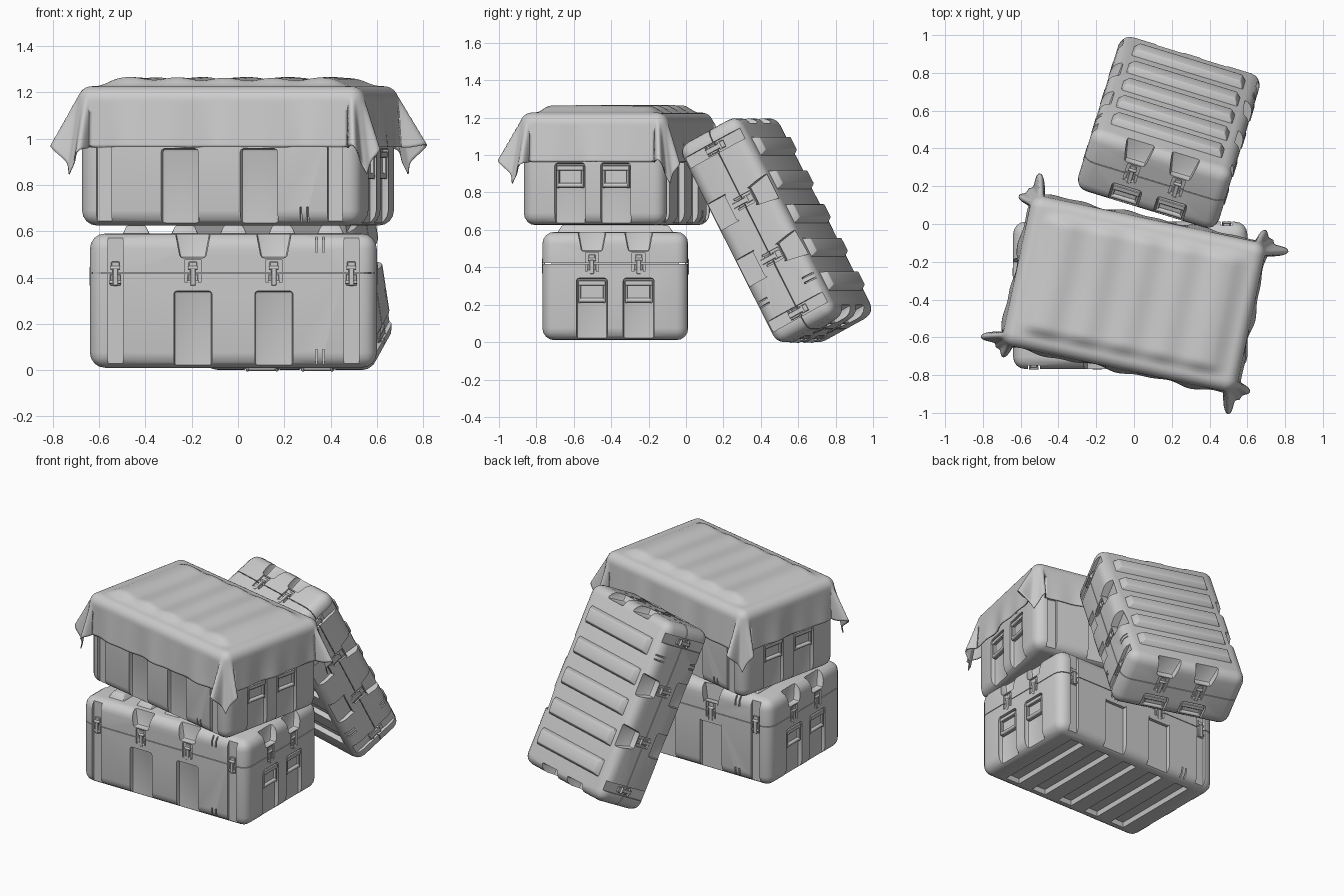
import bpy, bmesh, math
from math import sin, cos, pi, radians, hypot
from mathutils import Matrix, Vector

if "Cube" in bpy.data.objects:
    bpy.data.objects.remove(bpy.data.objects["Cube"])

LEN, WID, R = 1.24, 0.78, 0.065
# positions of channels and latches along long sides and ends
LONG, ENDS = [-0.175, 0.175], [-0.125, 0.125]
CORNER = 0.51


def finish(bm, name, mat, angle=32, recalc=False):
    if recalc:
        bmesh.ops.recalc_face_normals(bm, faces=bm.faces)
    me = bpy.data.meshes.new(name)
    bm.to_mesh(me)
    bm.free()
    ob = bpy.data.objects.new(name, me)
    bpy.context.collection.objects.link(ob)
    ob.matrix_world = mat
    smooth(me, angle)
    return ob


def smooth(me, angle=32):
    me.shade_smooth()
    me.set_sharp_from_angle(angle=radians(angle))


def box(bm, c, size, m=Matrix(), taper=(1, 1), bevel=0.0, seg=1):
    """Box with its top scaled by taper, optionally bevelled."""
    vs = bmesh.ops.create_cube(bm, size=1)['verts']
    for v in vs:
        t = taper if v.co.z > 0 else (1, 1)
        p = Vector((v.co.x * size[0] * t[0], v.co.y * size[1] * t[1], v.co.z * size[2]))
        v.co = m @ (p + Vector(c))
    if bevel:
        edges = list({e for v in vs for e in v.link_edges})
        bmesh.ops.bevel(bm, geom=edges, offset=bevel, segments=seg, profile=0.5, affect='EDGES')


def rod(bm, c, radius, length, m=Matrix()):
    t = m @ Matrix.Translation(c) @ Matrix.Rotation(pi / 2, 4, 'Y')
    bmesh.ops.create_cone(bm, cap_ends=True, segments=12, radius1=radius,
                          radius2=radius, depth=length, matrix=t)


def sides():
    """Rotation, face distance and channel offsets of the four sides."""
    for k in range(4):
        yield (Matrix.Rotation(k * pi / 2, 4, 'Z'), (LEN if k % 2 else WID) / 2,
               ENDS if k % 2 else LONG, k % 2)


def shell(name, height, z0, z1, cutter, mat):
    """Part of the rounded case between two heights, with recesses cut in."""
    bm = bmesh.new()
    box(bm, (0, 0, height / 2), (LEN, WID, height), bevel=R, seg=4)
    for z, n in ((z0, -1), (z1, 1)):
        if 0 < z < height:
            geom = bm.verts[:] + bm.edges[:] + bm.faces[:]
            cut = bmesh.ops.bisect_plane(bm, geom=geom, plane_co=(0, 0, z),
                                         plane_no=(0, 0, n), clear_outer=True)['geom_cut']
            bmesh.ops.contextual_create(bm, geom=[e for e in cut if isinstance(e, bmesh.types.BMEdge)])
    ob = finish(bm, name, mat, recalc=True)
    mod = ob.modifiers.new('recesses', 'BOOLEAN')
    mod.operation, mod.object = 'DIFFERENCE', cutter
    result = ob.data
    for solver in ('MANIFOLD', 'EXACT', 'FLOAT'):
        mod.solver = solver
        bpy.context.view_layer.update()
        dg = bpy.context.evaluated_depsgraph_get()
        me = bpy.data.meshes.new_from_object(ob.evaluated_get(dg))
        if len(me.polygons) > len(ob.data.polygons) + 50:
            result = me
            break
    ob.modifiers.clear()
    ob.data = result
    smooth(result)


def build_case(name, part, lid, mat):
    height, top = part + lid, part - 0.078
    # recess cutters
    bm = bmesh.new()
    for m, d, offs, end in sides():
        for x in offs:
            box(bm, (x, -d - 0.02, top / 2 - 0.05), (0.165, 0.1, top + 0.1), m, bevel=0.014, seg=2)
            box(bm, (x, -d - 0.01, part + 0.165), (0.11, 0.11, 0.2), m, (1.7, 1.25), 0.012, 2)
            box(bm, (x, -d - 0.02, part + 0.008), (0.07, 0.06, 0.1), m)
        if not end:
            for x in (-CORNER, CORNER):
                box(bm, (x, -d - 0.03, height / 2), (0.065, 0.1, height + 0.2), m)
            for z in (0.03, height - 0.03):
                for x in (0.36, 0.39):
                    box(bm, (x, -d, z), (0.008, 0.05, 0.1), m)
    for i in range(5):
        box(bm, ((i - 2) * 0.21, 0, 0), (0.12, 0.64, 0.06), taper=(0.75, 0.95))
    cutter = finish(bm, name + '_cutter', mat)
    cutter.hide_render = True
    shell(name + '_base', height, -1, part - 0.002, cutter, mat)
    shell(name + '_lid', height, part + 0.002, 9, cutter, mat)
    bpy.data.objects.remove(cutter)

    # seal inside the parting line
    bm = bmesh.new()
    box(bm, (0, 0, part), (LEN - 0.1, WID - 0.1, 0.01))
    finish(bm, name + '_seal', mat)

    # stacking ribs on the lid
    bm = bmesh.new()
    for i in range(5):
        box(bm, ((i - 2) * 0.21, 0, height + 0.012), (0.125, 0.63, 0.046),
            taper=(0.65, 0.9), bevel=0.006, seg=2)
    finish(bm, name + '_ribs', mat)

    # latches across the parting line
    bm = bmesh.new()
    for m, d, offs, end in sides():
        for x in offs + ([] if end else [-CORNER, CORNER]):
            y = -d + 0.016
            box(bm, (x, y, part - 0.03), (0.046, 0.018, 0.05), m, bevel=0.003)
            box(bm, (x, y - 0.01, part - 0.018), (0.024, 0.016, 0.075), m, bevel=0.003)
            box(bm, (x, y, part + 0.034), (0.036, 0.018, 0.03), m, bevel=0.003)
            rod(bm, (x, y - 0.01, part + 0.022), 0.008, 0.042, m)
            rod(bm, (x, y - 0.01, part - 0.04), 0.007, 0.05, m)
    finish(bm, name + '_latches', mat)

    # drop handles in the end channels
    bm = bmesh.new()
    hh = min(0.12, top * 0.68)
    for m, d, offs, end in sides():
        for x in offs if end else []:
            y, zc = -d + 0.018, top - 0.012 - hh / 2
            box(bm, (x, y + 0.008, zc), (0.145, 0.012, hh), m)
            box(bm, (x, y, zc + hh / 2 - 0.014), (0.15, 0.035, 0.028), m, bevel=0.004)
            for s in (-1, 1):
                box(bm, (x + s * 0.066, y, zc - 0.01), (0.014, 0.028, hh - 0.02), m, bevel=0.003)
            rod(bm, (x, y - 0.004, zc - hh / 2 + 0.014), 0.012, 0.132, m)
    finish(bm, name + '_handles', mat)


# lower case, turned case on top of it, shallow case leaning at the back
build_case('lower_case', 0.41, 0.17, Matrix.Translation((-0.02, -0.378, 0.01)))
upper = Matrix.Translation((0, -0.37, 0)) @ Matrix.Rotation(radians(-12), 4, 'Z')
build_case('upper_case', 0.41, 0.17, upper @ Matrix.Translation((0, 0, 0.625)))
lean, turn = radians(27.8), radians(17)
out = Vector((sin(turn), cos(turn), 0))
L = -out * sin(lean) + Vector((0, 0, cos(lean)))
N = out * cos(lean) + Vector((0, 0, sin(lean)))
axes = Matrix((L, N.cross(L), N)).transposed().to_4x4()
build_case('leaning_case', 0.2, 0.18, Matrix.Translation((0.188, 0.498, 0.605)) @ axes
           @ Matrix.Diagonal((0.97, 1, 1, 1)) @ Matrix.Translation((0, 0, -0.205)))

# cloth draped over the upper case
A, B, H, RC = 0.572, 0.342, 0.295, 0.06


def side_flare(p, phase):
    return 0.06 + 0.035 * sin(p * 17 + phase) + 0.025 * sin(p * 31 + 2 * phase)


def ease(t):
    t = max(0, min(1, t))
    return t * t * (3 - 2 * t)


def drape(u, v):
    su, sv = (1 if u > 0 else -1), (1 if v > 0 else -1)
    cu, cv = max(-A, min(A, u)), max(-B, min(B, v))
    du, dv = abs(u - cu), abs(v - cv)
    s = hypot(du, dv)
    edge = ease((A - abs(cu)) / 0.1) * ease((B - abs(cv)) / 0.07)
    z = 1.224 + edge * (0.032 + 0.006 * cos(2 * pi * cu / 0.21) + 0.002 * sin(9 * cv + 5 * cu))
    if s == 0:
        return (u, v, z)
    t = math.atan2(dv, du) / (pi / 2)
    flare = side_flare(cv, su) * (1 - t) + side_flare(cu, 2 + sv) * t
    k = 0.4 if (t < 0.5) == (su * sv > 0) else 0.2
    flare += k * sin(2 * pi * t) ** 4 + 0.14 * sin(pi * t) ** 2
    psi = ease(t) * pi / 2
    bend = min(s / RC, pi / 2 - flare)
    rest = s - bend * RC
    o = RC * sin(bend) + rest * cos(bend)
    return (cu + su * o * cos(psi), cv + sv * o * sin(psi),
            z - RC * (1 - cos(bend)) - rest * sin(bend))


def steps(half):
    n, e = round(2 * half / 0.018), 24
    return ([-half - H + H * i / e for i in range(e)]
            + [-half + 2 * half * i / n for i in range(n + 1)]
            + [half + H * (i + 1) / e for i in range(e)])


bm = bmesh.new()
rows = [[bm.verts.new(drape(u, v)) for v in steps(B)] for u in steps(A)]
for r0, r1 in zip(rows, rows[1:]):
    for i in range(len(r0) - 1):
        bm.faces.new((r0[i], r1[i], r1[i + 1], r0[i + 1]))
cloth = finish(bm, 'cloth_cover', upper, 180)
thick = cloth.modifiers.new('thickness', 'SOLIDIFY')
thick.thickness, thick.offset = 0.006, 0
